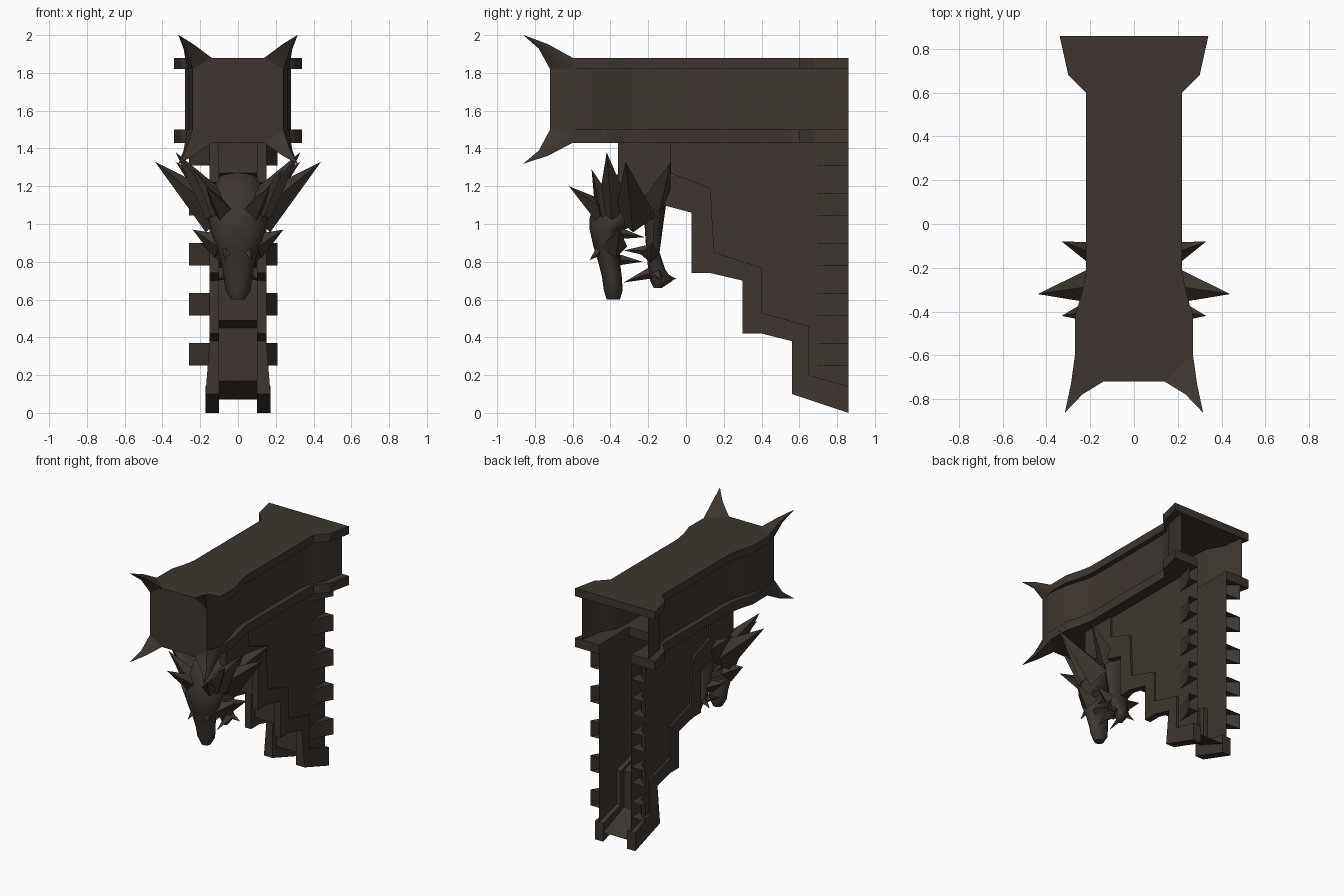
import bpy, math
from mathutils import Vector

if "Cube" in bpy.data.objects:
    bpy.data.objects.remove(bpy.data.objects["Cube"])

mat = bpy.data.materials.new("dark_bronze")
mat.diffuse_color = (0.047, 0.036, 0.029, 1)
mat.use_nodes = True
mat.node_tree.nodes["Principled BSDF"].inputs["Base Color"].default_value = mat.diffuse_color


def make(name, verts, faces, smooth=False):
    me = bpy.data.meshes.new(name)
    me.from_pydata([tuple(v) for v in verts], [], faces)
    me.materials.append(mat)
    ob = bpy.data.objects.new(name, me)
    bpy.context.collection.objects.link(ob)
    bpy.ops.object.select_all(action='DESELECT')
    ob.select_set(True)
    bpy.context.view_layer.objects.active = ob
    bpy.ops.object.mode_set(mode='EDIT')
    bpy.ops.mesh.select_all(action='SELECT')
    bpy.ops.mesh.normals_make_consistent(inside=False)
    bpy.ops.object.mode_set(mode='OBJECT')
    if smooth:
        bpy.ops.object.shade_smooth_by_angle(angle=math.radians(50))
    return ob


def loft(name, rings, closed=True, caps=True, smooth=False):
    """Bridge equal-length rings of points."""
    n = len(rings[0])
    verts = [p for r in rings for p in r]
    faces = []
    for k in range(len(rings) - 1):
        for i in range(n if closed else n - 1):
            j = (i + 1) % n
            faces.append((k*n + i, k*n + j, k*n + n + j, k*n + n + i))
    if caps:
        faces += [tuple(range(n)), tuple(range(len(verts) - n, len(verts)))]
    return make(name, verts, faces, smooth)


def spike(name, base, tip, r, sides=4):
    base, tip = Vector(base), Vector(tip)
    q = (tip - base).to_track_quat('Z', 'Y')
    ring = [base + q @ Vector((r*math.cos(a), r*math.sin(a), 0))
            for a in (2*math.pi*i/sides for i in range(sides))]
    make(name, ring + [tip], [tuple(range(sides))] +
         [(i, (i + 1) % sides, sides) for i in range(sides)])


# Beam: top and bottom flanges; the bottom one is slotted above the hollow post
flange = [(.34, .86), (.30, .68), (.22, .60), (.22, -.22), (.24, -.32), (.27, -.42), (.27, -.60), (.14, -.72)]
mirrored = [(-x, y) for x, y in reversed(flange)]
slot = [(-.135, .86), (-.135, .50), (.135, .50), (.135, .86)]
for name, z0, z1, outline in (("top_flange", 1.82, 1.88, flange + mirrored),
                              ("bottom_flange", 1.43, 1.50, flange + mirrored + slot)):
    loft(name, [[(x, y, z) for x, y in outline] for z in (z0, z1)])

# Beam: recessed side walls, open at the back
wall = [(.28, .86), (.25, .68), (.19, .58), (.18, .50), (.18, -.22), (.20, -.32), (.24, -.45), (.265, -.60), (.24, -.72)]
wall_path = wall + [(-x, y) for x, y in reversed(wall)]
loft("beam_walls", [[(x, y, z) for x, y in wall_path] for z in (1.50, 1.82)],
     closed=False, caps=False, smooth=True)

# Beam: front face with clipped corners
quarter = [(.14, 1.88), (.24, 1.82), (.24, 1.50), (.14, 1.43)]
face = quarter + [(-x, z) for x, z in reversed(quarter)]
make("beam_front", [(x, -.721, z) for x, z in face], [tuple(range(8))])

# Curved horns on the four front corners
for sx in (1, -1):
    for zf, zw, zt in ((1.88, 1.82, 2.0), (1.43, 1.50, 1.32)):
        base = [Vector((.14*sx, -.72, zf)), Vector((.27*sx, -.60, zf)),
                Vector((.27*sx, -.60, zw)), Vector((.24*sx, -.72, zw))]
        tip = Vector((.315*sx, -.86, zt))
        mid_c = Vector((.272*sx, -.755, zf + (zt - zf)*.5))
        c = sum(base, Vector()) / 4
        mid = [mid_c + (p - c)*.40 for p in base]
        end = [tip + (p - c)*.01 for p in base]
        loft("corner_horn", [base, mid, end], smooth=True)

# Stepped bracket: outer edge and inner edge of its border, in (y, z)
outer = [(-.36, 1.43), (-.36, 1.22), (-.12, 1.10), (.03, 1.06), (.03, .74), (.13, .74),
         (.30, .70), (.30, .42), (.40, .42), (.56, .38), (.56, .10), (.86, 0)]
inner = [(-.08, 1.43), (-.08, 1.35), (-.08, 1.27), (.13, 1.19), (.14, 1.0), (.15, .85),
         (.40, .77), (.40, .65), (.40, .53), (.65, .46), (.65, .20), (.86, .14)]
for s in (1, -1):
    rings = []
    for (y0, z0), (y1, z1) in zip(outer, inner):
        w = .172 if z0 < .15 else .15
        w1 = .172 if z1 < .15 else .15
        rings.append([(.10*s, y0, z0), (w*s, y0, z0), (w1*s, y1, z1), (.10*s, y1, z1)])
    loft("stepped_border", rings)
    # Cheek panel inside the border
    panel = inner + [(.86, 1.43)]
    make("bracket_panel", [(.135*s, y, z) for y, z in panel], [tuple(range(len(panel)))])

# Recessed strip between the borders
strip = [(min(y + .05, .86), z + (.07 if z < 1.4 else 0)) for y, z in outer]
strip[0], strip[1] = (-.35, 1.43), (-.35, 1.27)
loft("centre_strip", [[(x, y, z) for y, z in strip] for x in (-.10, .10)],
     closed=False, caps=False)

# Flared side teeth of the post, open at the back
for i in range(5):
    z = .25 + .265*i
    for s, w in ((1, .21), (-1, .26)):
        plan = [(.136*s, .86), (.136*s, .67), (.165*s, .78), (w*s, .86)]
        v = [(x, y, h) for h in (z, z + .12) for x, y in plan]
        make("post_tooth", v, [(0, 1, 2, 3), (4, 5, 6, 7), (1, 2, 6, 5), (2, 3, 7, 6)], True)


# Beast head: rings of (z, front y, back y, half width)
def head_part(name, rows, n=12):
    rings = []
    for z, yf, yb, w in rows:
        ring = []
        for i in range(n):
            a = 2*math.pi*i/n
            ring.append((w*math.sin(a), (yf + yb)/2 - (yb - yf)/2*math.cos(a), z))
        rings.append(ring)
    loft(name, rings, smooth=True)


head_part("skull", [(1.29, -.30, -.24, .03), (1.24, -.42, -.14, .12), (1.15, -.48, -.12, .16),
                    (1.03, -.51, -.16, .16), (.97, -.51, -.33, .145), (.88, -.49, -.35, .115),
                    (.80, -.465, -.35, .09), (.72, -.445, -.34, .075), (.65, -.435, -.335, .067),
                    (.60, -.42, -.35, .035)])
head_part("lower_jaw", [(1.14, -.25, -.10, .13), (1.0, -.22, -.12, .11), (.85, -.21, -.14, .08),
                        (.76, -.20, -.11, .065), (.70, -.19, -.07, .04), (.66, -.17, -.13, .02)])
spike("chin_spike", (0, -.14, .72), (0, -.05, .71), .035)

# Mirrored horns, cheek spikes and fangs
spikes = [
    ("large_horn", (.10, -.27, 1.04), (.44, -.32, 1.33), .11),
    ("rear_horn", (.11, -.16, 1.12), (.33, -.08, 1.33), .08),
    ("upper_horn", (.10, -.38, 1.08), (.33, -.42, 1.38), .09),
    ("temple_horn", (.09, -.42, 1.08), (.24, -.50, 1.29), .07),
    ("brow_horn", (.08, -.45, 1.07), (.17, -.62, 1.20), .06),
    ("cheek_spike", (.09, -.38, .88), (.24, -.35, .97), .07),
    ("nose_spike", (.05, -.43, .88), (.07, -.51, .81), .04),
    ("jaw_spike", (.07, -.19, .84), (.20, -.18, .90), .05),
    ("chin_side_spike", (.04, -.15, .74), (.11, -.13, .70), .03),
    ("upper_fang", (.07, -.35, .95), (.06, -.22, .93), .03),
    ("upper_fang", (.06, -.35, .81), (.05, -.23, .80), .028),
    ("lower_fang", (.06, -.20, .86), (.06, -.33, .86), .03),
    ("lower_fang", (.05, -.19, .74), (.05, -.33, .69), .03),
]
for name, (bx, by, bz), (tx, ty, tz), r in spikes:
    for s in (1, -1):
        spike(name, (bx*s, by, bz), (tx*s, ty, tz), r)
